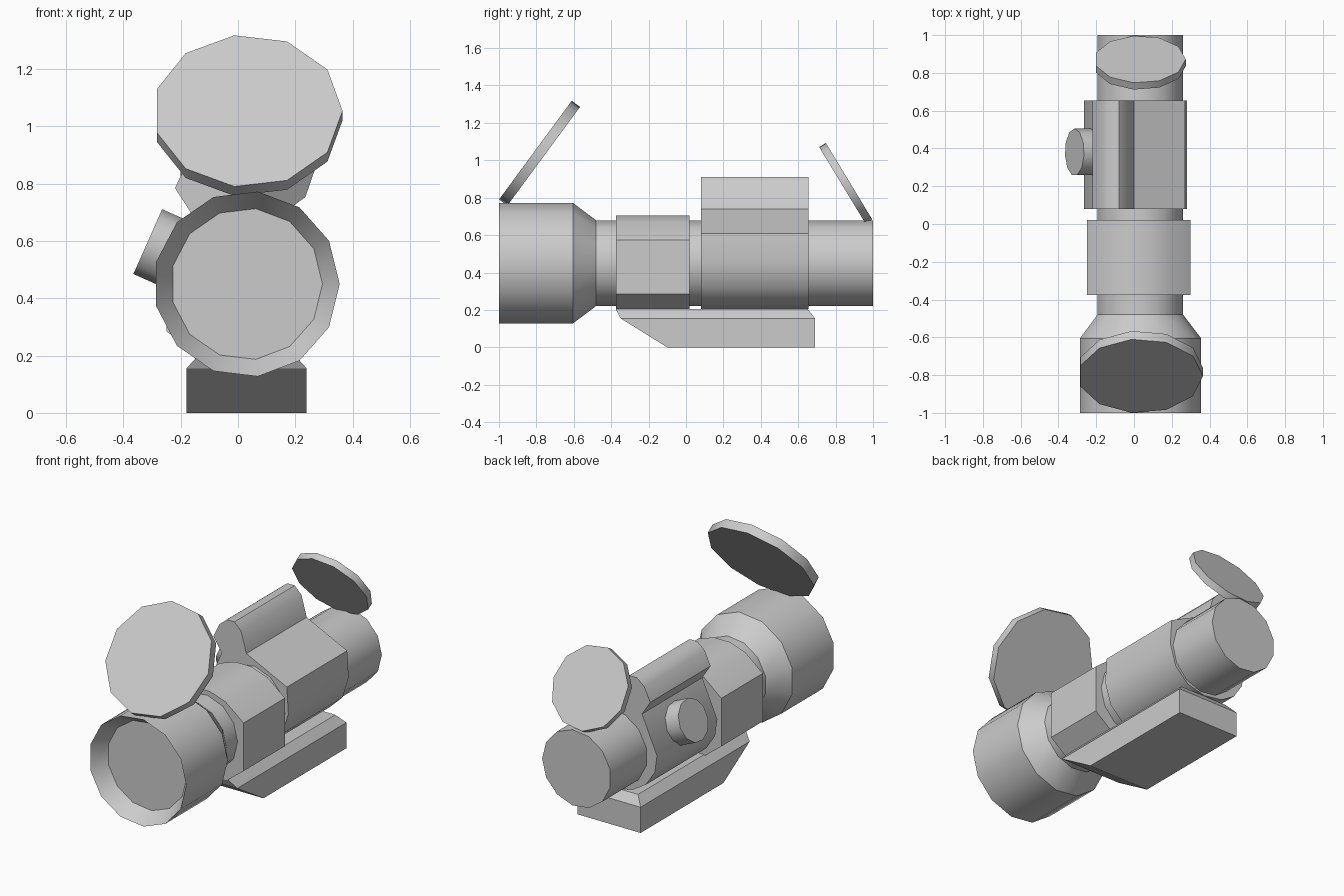
import bpy, bmesh, math
from mathutils import Matrix, Vector

if "Cube" in bpy.data.objects:
    bpy.data.objects.remove(bpy.data.objects["Cube"], do_unlink=True)

grey = bpy.data.materials.new("plain grey")
grey.use_nodes = True
grey.diffuse_color = (0.6, 0.6, 0.6, 1)
grey.node_tree.nodes["Principled BSDF"].inputs["Base Color"].default_value = (0.6, 0.6, 0.6, 1)


def finish(name, bm, angle=30):
    """Turn a bmesh into a grey object with smooth shading and sharp corners."""
    bmesh.ops.recalc_face_normals(bm, faces=bm.faces)
    mesh = bpy.data.meshes.new(name)
    bm.to_mesh(mesh)
    bm.free()
    mesh.materials.append(grey)
    obj = bpy.data.objects.new(name, mesh)
    bpy.context.collection.objects.link(obj)
    bpy.ops.object.select_all(action='DESELECT')
    obj.select_set(True)
    bpy.context.view_layer.objects.active = obj
    bpy.ops.object.shade_smooth_by_angle(angle=math.radians(angle))
    return obj


def loft(name, rings, angle=30):
    """Bridge rings of equal point count and cap both ends."""
    bm = bmesh.new()
    loops = [[bm.verts.new(p) for p in ring] for ring in rings]
    n = len(loops[0])
    for a, b in zip(loops, loops[1:]):
        for i in range(n):
            j = (i + 1) % n
            bm.faces.new((a[i], a[j], b[j], b[i]))
    bm.faces.new(loops[0])
    bm.faces.new(loops[-1])
    return finish(name, bm, angle)


def circle(y, r, sides, cx, cz):
    return [(cx + r * math.cos(2 * math.pi * i / sides), y,
             cz + r * math.sin(2 * math.pi * i / sides)) for i in range(sides)]


def extrude_y(name, profile, y0, y1, angle=30):
    return loft(name, [[(x, y, z) for x, z in profile] for y in (y0, y1)], angle)


def disc(name, centre, normal, x_axis, r, depth, sides):
    """Flat cylinder with its first corner on x_axis."""
    n, u = Vector(normal).normalized(), Vector(x_axis).normalized()
    rot = Matrix((u, n.cross(u), n)).transposed().to_4x4()
    bm = bmesh.new()
    bmesh.ops.create_cone(bm, cap_ends=True, segments=sides, radius1=r, radius2=r, depth=depth)
    # put a corner on the local x axis
    corner = bm.verts[:][0].co
    turn = Matrix.Rotation(-math.atan2(corner.y, corner.x), 4, 'Z')
    bmesh.ops.transform(bm, matrix=Matrix.Translation(centre) @ rot @ turn, verts=bm.verts)
    return finish(name, bm, 35)


# Main tube with flared front bell and recessed lens
tube = [(-0.91, 0.265), (-1, 0.325), (-0.605, 0.325), (-0.48, 0.23), (1, 0.23)]
loft("scope_tube", [circle(y, r, 13, 0.03, 0.45) for y, r in tube])

# Collar around the tube
extrude_y("collar", [(0.30, 0.285), (0.30, 0.575), (0.18, 0.67), (0.075, 0.705),
                     (-0.03, 0.705), (-0.135, 0.67), (-0.25, 0.575), (-0.25, 0.285),
                     (-0.14, 0.20), (0.19, 0.20)], -0.375, 0.02)

# Rear housing: rounded belly, sloped shoulders and a raised ridge
extrude_y("housing", [(0.27, 0.61), (0, 0.74), (-0.035, 0.865), (-0.08, 0.91), (-0.13, 0.91),
                      (-0.18, 0.87), (-0.22, 0.785), (-0.165, 0.70), (-0.265, 0.475),
                      (-0.25, 0.37), (-0.19, 0.28), (-0.10, 0.225), (0.03, 0.205),
                      (0.15, 0.235), (0.24, 0.32), (0.28, 0.45)], 0.08, 0.655, 42)

# Adjustment knob on the sloped side
knob_dir = Vector((-0.914, 0, 0.406))
disc("side_knob", Vector((-0.315, 0.38, 0.598)) - knob_dir * 0.07, knob_dir,
     (0, 1, 0), 0.125, 0.14, 11)

# Mounting base: raked front, chamfered top edges
loft("mounting_base", [
    [(-0.18, -0.1, 0), (0.24, -0.1, 0), (0.24, 0.69, 0), (-0.18, 0.69, 0)],
    [(-0.18, -0.35, 0.155), (0.24, -0.35, 0.155), (0.24, 0.69, 0.155), (-0.18, 0.69, 0.155)],
    [(-0.135, -0.375, 0.205), (0.195, -0.375, 0.205), (0.195, 0.65, 0.205), (-0.135, 0.65, 0.205)],
], 10)

# Flipped-open lens caps
disc("front_cap", (0.034, -0.783, 1.038), (0, -0.805, 0.593), (1, 0, 0), 0.331, 0.055, 11)
disc("rear_cap", (0.032, 0.854, 0.877), (0, 0.855, 0.518), (1, 0, 0), 0.242, 0.042, 11)
